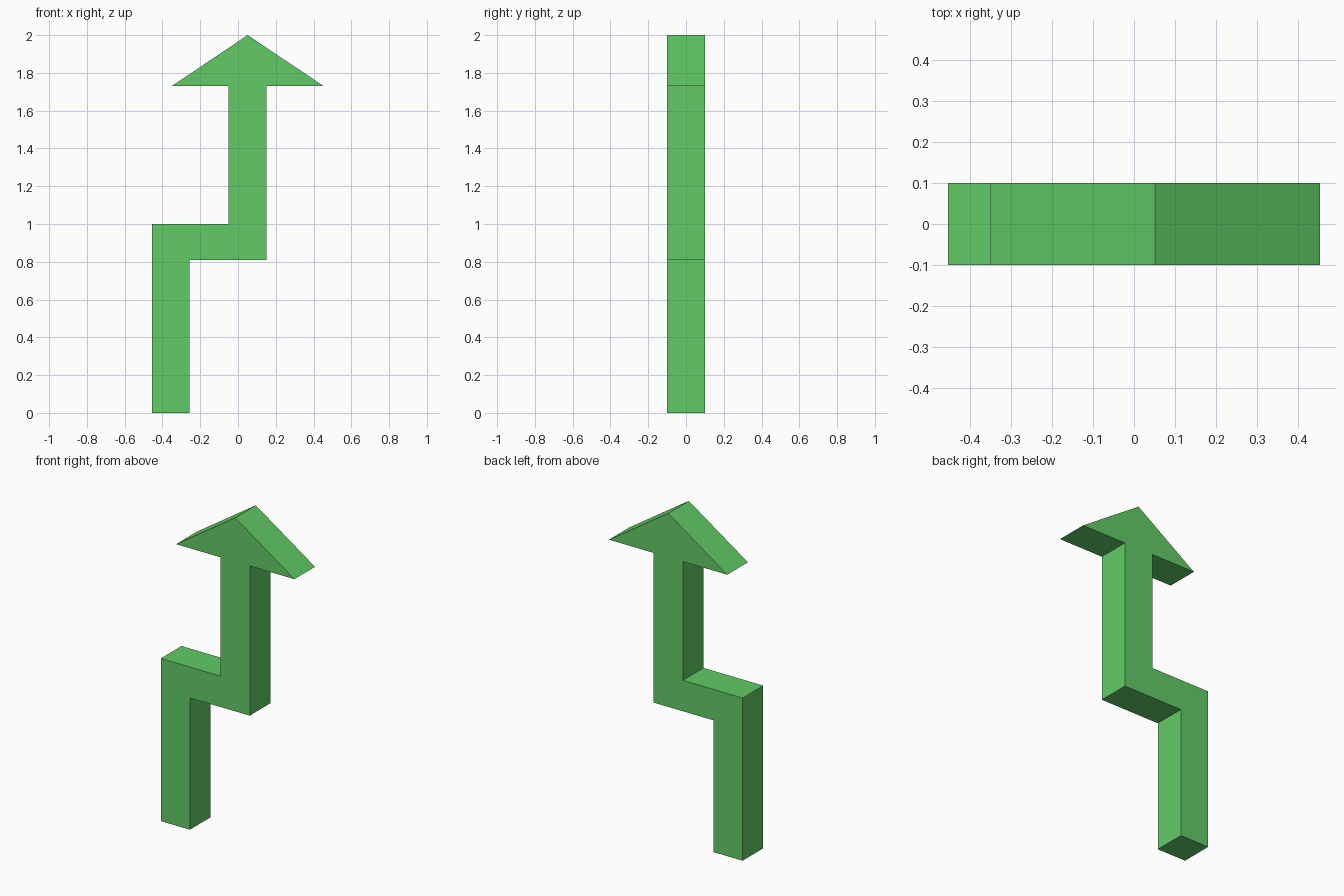
import bpy, bmesh

if "Cube" in bpy.data.objects:
    bpy.data.objects.remove(bpy.data.objects["Cube"])

# Side profile of the bent arrow (x, z), counter-clockwise seen from the front
PROFILE = [
    (-0.455, 0.0), (-0.257, 0.0),        # foot
    (-0.257, 0.81), (0.15, 0.81),        # underside of the step
    (0.15, 1.73), (0.454, 1.73),         # right of shaft, right barb
    (0.051, 2.0),                        # tip
    (-0.351, 1.73), (-0.049, 1.73),      # left barb, left of shaft
    (-0.049, 1.0), (-0.455, 1.0),        # top of the step
]
HALF_DEPTH = 0.1

# Extrude the profile from front to back
bm = bmesh.new()
face = bm.faces.new([bm.verts.new((x, -HALF_DEPTH, z)) for x, z in PROFILE])
extruded = bmesh.ops.extrude_face_region(bm, geom=[face], use_keep_orig=True)
back = [v for v in extruded["geom"] if isinstance(v, bmesh.types.BMVert)]
bmesh.ops.translate(bm, verts=back, vec=(0, 2 * HALF_DEPTH, 0))
bmesh.ops.recalc_face_normals(bm, faces=bm.faces)

mesh = bpy.data.meshes.new("bent_arrow")
bm.to_mesh(mesh)
bm.free()
arrow = bpy.data.objects.new("bent_arrow", mesh)
bpy.context.collection.objects.link(arrow)

# Green paint
green = bpy.data.materials.new("green")
green.diffuse_color = (0.12, 0.6, 0.13, 1)
green.use_nodes = True
green.node_tree.nodes["Principled BSDF"].inputs["Base Color"].default_value = green.diffuse_color
mesh.materials.append(green)
